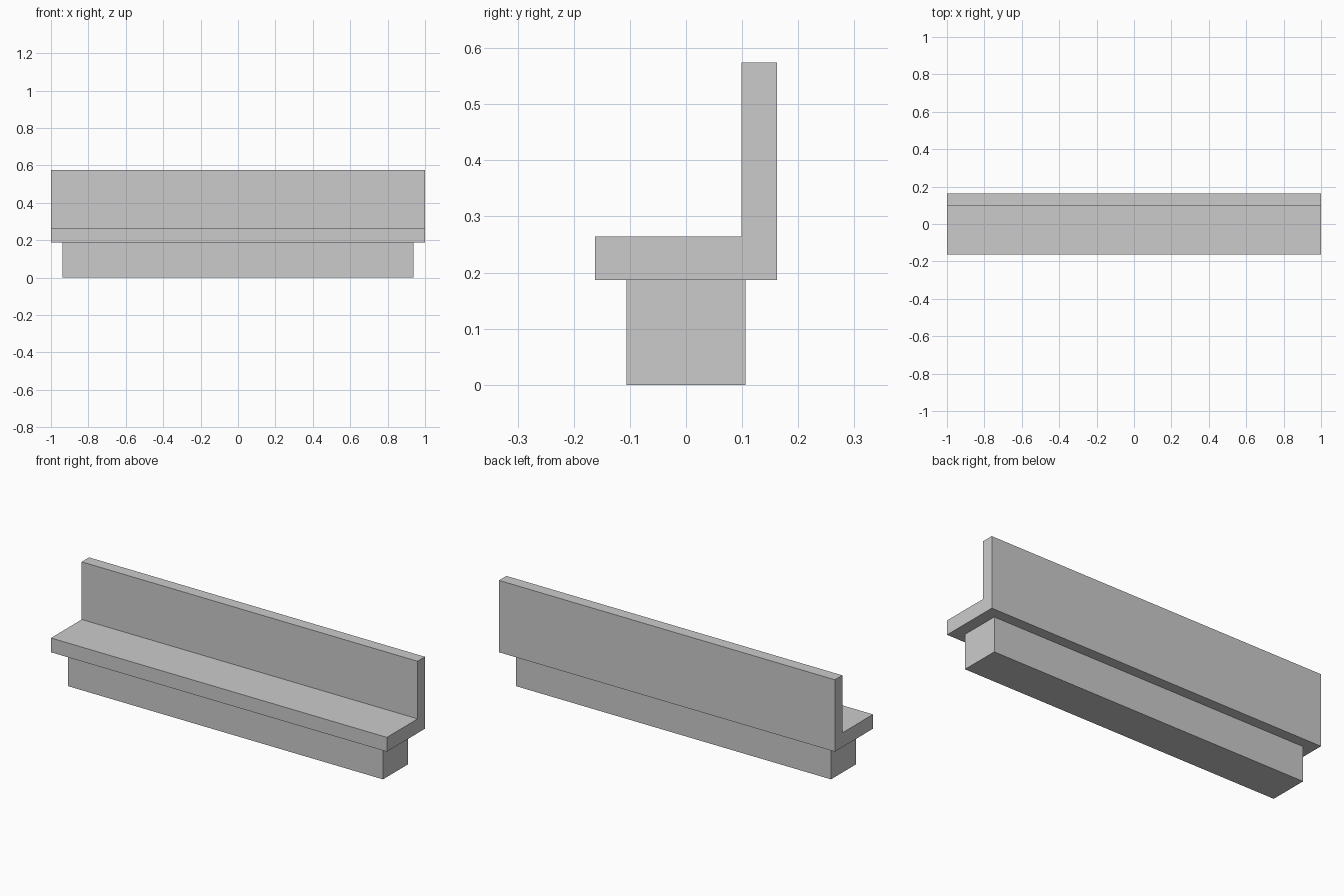
import bpy
import bmesh

if "Cube" in bpy.data.objects:
    bpy.data.objects.remove(bpy.data.objects["Cube"])


def extrude_profile(name, profile, half_length):
    """Extrude a closed (y, z) profile symmetrically along x."""
    bm = bmesh.new()
    face = bm.faces.new([bm.verts.new((-half_length, y, z)) for y, z in profile])
    result = bmesh.ops.extrude_face_region(bm, geom=[face], use_keep_orig=True)
    verts = [g for g in result["geom"] if isinstance(g, bmesh.types.BMVert)]
    bmesh.ops.translate(bm, verts=verts, vec=(2 * half_length, 0, 0))
    bmesh.ops.recalc_face_normals(bm, faces=bm.faces)
    mesh = bpy.data.meshes.new(name)
    bm.to_mesh(mesh)
    bm.free()
    obj = bpy.data.objects.new(name, mesh)
    bpy.context.collection.objects.link(obj)
    return obj


# Plinth under the bench
extrude_profile("base", [(-0.106, 0), (0.106, 0), (0.106, 0.187), (-0.106, 0.187)], 0.938)

# Seat and backrest as one L-shaped section
extrude_profile("seat_and_back", [
    (-0.162, 0.187), (0.162, 0.187), (0.162, 0.574),
    (0.099, 0.574), (0.099, 0.264), (-0.162, 0.264)], 1.0)
